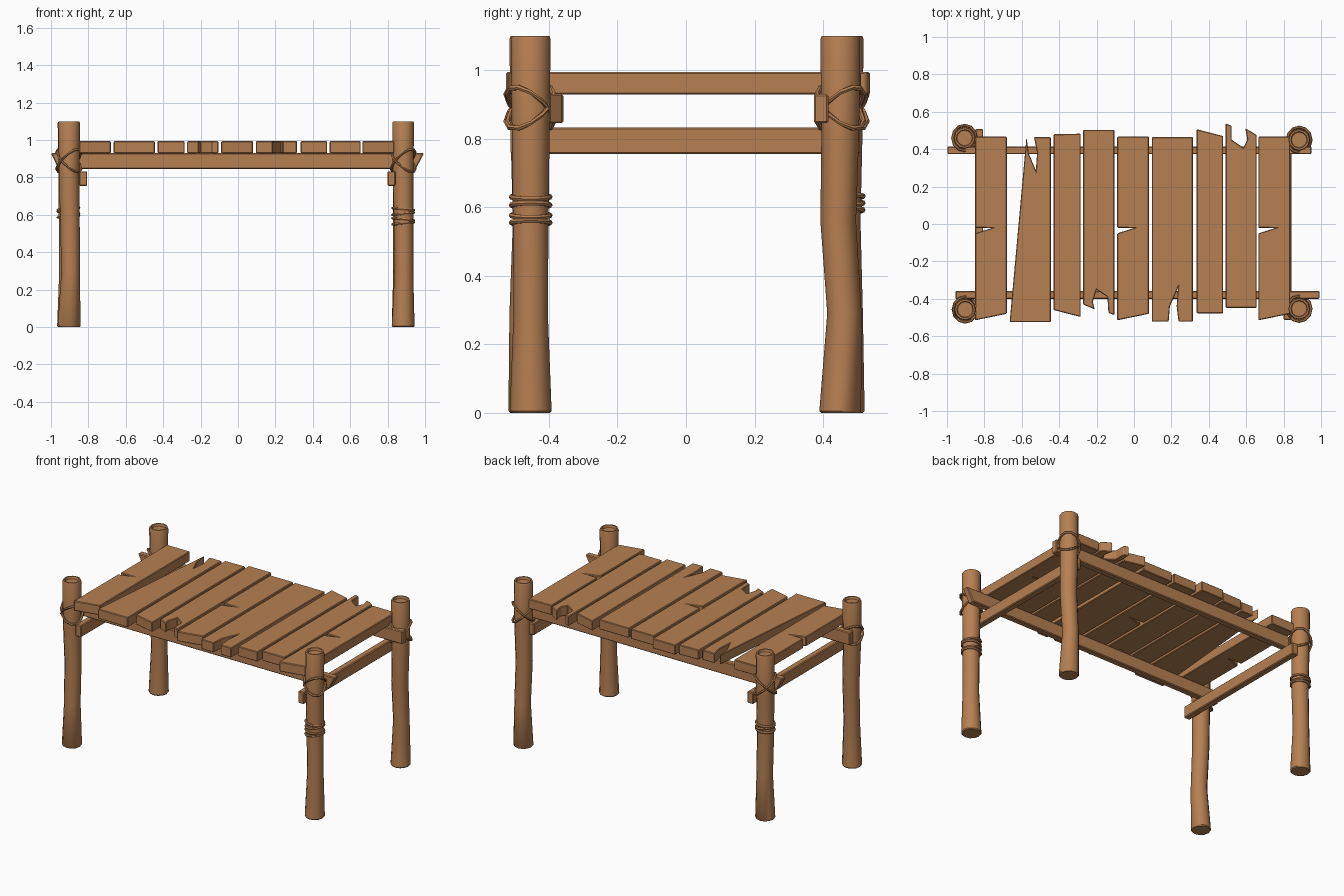
import bpy, bmesh, math
from mathutils import Vector, Matrix

if "Cube" in bpy.data.objects:
    bpy.data.objects.remove(bpy.data.objects["Cube"])

wood = bpy.data.materials.new("brown wood")
wood.diffuse_color = (0.47, 0.215, 0.085, 1)
wood.use_nodes = True
wood.node_tree.nodes["Principled BSDF"].inputs["Base Color"].default_value = wood.diffuse_color


def finish(name, bm, bevel=0.0, smooth=False):
    bmesh.ops.recalc_face_normals(bm, faces=bm.faces)
    me = bpy.data.meshes.new(name)
    bm.to_mesh(me)
    bm.free()
    me.materials.append(wood)
    ob = bpy.data.objects.new(name, me)
    bpy.context.collection.objects.link(ob)
    if bevel:
        m = ob.modifiers.new("bevel", 'BEVEL')
        m.width, m.segments, m.limit_method = bevel, 1, 'ANGLE'
    if smooth:
        bpy.ops.object.select_all(action='DESELECT')
        ob.select_set(True)
        bpy.context.view_layer.objects.active = ob
        bpy.ops.object.shade_smooth_by_angle(angle=math.radians(40))
    return ob


def prism(name, base, offset, bevel=0.005):
    """Extrude a flat outline (3D points) along an offset."""
    bm = bmesh.new()
    f = bm.faces.new([bm.verts.new(p) for p in base])
    r = bmesh.ops.extrude_face_region(bm, geom=[f], use_keep_orig=True)
    vs = [v for v in r["geom"] if isinstance(v, bmesh.types.BMVert)]
    bmesh.ops.translate(bm, verts=vs, vec=offset)
    return finish(name, bm, bevel)


def lathe(name, rings, n=12):
    """Skin round rings (x, y, z, radius) and cap the ends."""
    bm = bmesh.new()
    loops = [[bm.verts.new((x + r * math.cos(2 * math.pi * i / n),
                            y + r * math.sin(2 * math.pi * i / n), z))
              for i in range(n)] for x, y, z, r in rings]
    for a, b in zip(loops, loops[1:]):
        for i in range(n):
            j = (i + 1) % n
            bm.faces.new((a[i], a[j], b[j], b[i]))
    bm.faces.new(loops[0])
    bm.faces.new(loops[-1])
    return finish(name, bm, smooth=True)


def rope_ring(name, center, rx, ry, tilt=0.0, tilt_x=0.0, thick=0.008, n=12, m=6):
    """Elliptical rope loop; tilt slopes it along x, tilt_x along y."""
    bm = bmesh.new()
    c = Vector(center)
    loops = []
    for i in range(n):
        a = 2 * math.pi * i / n
        p = Vector((rx * math.cos(a), ry * math.sin(a), 0))
        out = Vector((math.cos(a), math.sin(a), 0))
        lift = tilt * math.cos(a) + tilt_x * math.sin(a)
        loops.append([bm.verts.new(c + p + out * thick * math.cos(2 * math.pi * k / m)
                      + Vector((0, 0, lift + thick * math.sin(2 * math.pi * k / m))))
                      for k in range(m)])
    for i in range(n):
        a, b = loops[i], loops[(i + 1) % n]
        for k in range(m):
            q = (k + 1) % m
            bm.faces.new((a[k], b[k], b[q], a[q]))
    return finish(name, bm, smooth=True)


# posts: slightly crooked, waisted, with a dished top
posts = {
    "front_left": (-0.903, -0.457, 0.008, -0.008),
    "front_right": (0.883, -0.453, 0.004, 0.0),
    "back_left": (-0.906, 0.460, 0.0, 0.006),
    "back_right": (0.883, 0.450, -0.003, 0.012),
}
for key, (x, y, bx, by) in posts.items():
    lathe(key + "_post", [
        (x, y, 0.0, 0.056), (x, y, 0.006, 0.061),
        (x + bx, y + by, 0.29, 0.050), (x + bx * .6, y - by * .5, 0.56, 0.052),
        (x, y, 0.82, 0.055), (x, y, 1.09, 0.058), (x, y, 1.1, 0.054),
        (x, y, 1.1, 0.045), (x, y, 1.085, 0.041)])
    # crossed lashing near the deck
    for s in (1, -1):
        rope_ring(f"{key}_lashing_{'a' if s > 0 else 'b'}", (x, y, 0.89),
                  0.064, 0.068, tilt=s * 0.045, tilt_x=0.04 * (1 if y > 0 else -1) * s)

# wrapped rope coils on two posts
for key, zs in (("front_right", (0.555, 0.576, 0.606, 0.630)),
                ("back_left", (0.592, 0.612, 0.632))):
    x, y = posts[key][:2]
    for i, z in enumerate(zs):
        rope_ring(f"{key}_coil_{i}", (x, y, z), 0.056, 0.056,
                  tilt=0.006 * (-1) ** i)

# long rails under the deck, with one slanted end each
prism("front_rail", [(-0.955, -0.40, 0.845), (0.95, -0.40, 0.845),
                     (0.995, -0.40, 0.93), (-0.955, -0.40, 0.93)], (0, 0.042, 0))
prism("back_rail", [(-0.96, 0.373, 0.845), (0.95, 0.373, 0.845),
                    (0.95, 0.373, 0.93), (-1.0, 0.373, 0.93)], (0, 0.042, 0))

# short cross rails joining the posts
for name, x, y0, y1 in (("left_cross_rail", -0.849, -0.50, 0.507),
                        ("right_cross_rail", 0.799, -0.512, 0.46)):
    prism(name, [(x, y0, 0.755), (x, y1, 0.755), (x, y1, 0.833), (x, y0, 0.833)],
          (0.043, 0, 0))


# deck planks: outlines seen from above
def split_plank(x):
    """Plank with a slanted front end and a crack in its left edge."""
    return [(x, -0.515), (x + .17, -0.48), (x + .17, 0.467), (x, 0.467),
            (x, -0.02), (x + .088, -0.022), (x, -0.05)]


planks = [
    split_plank(-0.85),
    [(-.665, -.525), (-.445, -.525), (-.445, .465), (-.535, .465), (-.518, .38),
     (-.525, .288), (-.562, .375), (-.575, .465)],
    [(-.43, -.46), (-.285, -.497), (-.285, .483), (-.43, .48)],
    [(-.272, -.43), (-.21, -.457), (-.22, -.415), (-.20, -.352), (-.142, -.39),
     (-.137, -.475), (-.105, -.487), (-.105, .503), (-.272, .503)],
    split_plank(-0.09),
    [(.095, -.522), (.185, -.522), (.192, -.44), (.235, -.342), (.228, -.44),
     (.238, -.522), (.315, -.522), (.315, .465), (.095, .465)],
    [(.335, -.478), (.477, -.478), (.477, .47), (.335, .507)],
    [(.49, -.448), (.655, -.448), (.655, .477), (.595, .512), (.606, .45),
     (.585, .408), (.522, .45), (.522, .525), (.49, .538)],
    split_plank(0.665),
]
for i, pts in enumerate(planks):
    prism(f"deck_plank_{i + 1}", [(x, y, 0.929) for x, y in pts], (0, 0, 0.065), 0.004)
